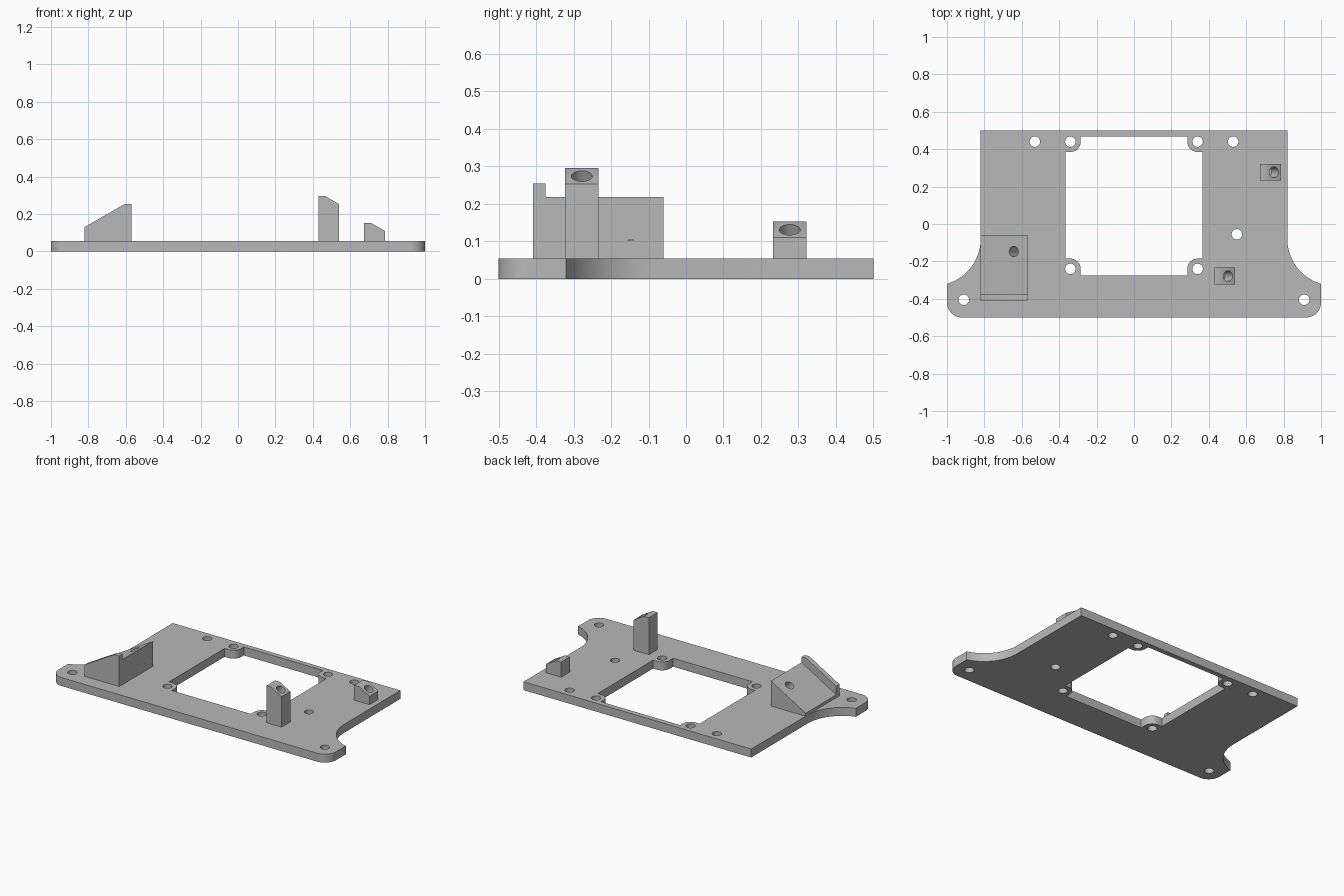
import bpy
import bmesh
from math import sin, cos, pi, radians
from mathutils import Vector

if "Cube" in bpy.data.objects:
    bpy.data.objects.remove(bpy.data.objects["Cube"], do_unlink=True)

THICK = 0.055
HOLE_R = 0.028
TILT = radians(30)

grey = bpy.data.materials.new("plain grey")
grey.use_nodes = True
GREY = (0.48, 0.48, 0.48, 1)
grey.diffuse_color = GREY
grey.node_tree.nodes["Principled BSDF"].inputs["Base Color"].default_value = GREY


def arc(cx, cy, r, start, end, steps=12):
    angles = [radians(start + (end - start) * i / steps) for i in range(steps + 1)]
    return [(cx + r * cos(a), cy + r * sin(a)) for a in angles]


def mirrored(half):
    """Close a right-hand outline with its reflection in x."""
    return half + [(-x, y) for x, y in reversed(half)]


def prism(name, points, shift):
    """Extrude a closed outline of 3D points along a vector."""
    bm = bmesh.new()
    face = bm.faces.new([bm.verts.new(p) for p in points])
    moved = bmesh.ops.extrude_face_region(bm, geom=[face])["geom"]
    bmesh.ops.translate(bm, vec=shift,
                        verts=[v for v in moved if isinstance(v, bmesh.types.BMVert)])
    bmesh.ops.recalc_face_normals(bm, faces=bm.faces)
    mesh = bpy.data.meshes.new(name)
    bm.to_mesh(mesh)
    bm.free()
    mesh.materials.append(grey)
    obj = bpy.data.objects.new(name, mesh)
    bpy.context.collection.objects.link(obj)
    return obj


def flat_prism(name, outline, z0, z1):
    return prism(name, [(x, y, z0) for x, y in outline], (0, 0, z1 - z0))


def side_prism(name, profile, y0, y1):
    return prism(name, [(x, y0, z) for x, z in profile], (0, y1 - y0, 0))


def drill(centre, axis, depth):
    """Round cutter running from just above the centre down along the axis."""
    axis = Vector(axis).normalized()
    side = axis.orthogonal().normalized()
    up = axis.cross(side)
    start = Vector(centre) - axis * 0.02
    ring = [start + side * x + up * y for x, y in arc(0, 0, HOLE_R, 0, 360, 32)[:-1]]
    return prism("cutter", ring, axis * (depth + 0.02))


def combine(obj, other, operation):
    mod = obj.modifiers.new("boolean", "BOOLEAN")
    mod.operation = operation
    mod.solver = "EXACT"
    mod.object = other
    bpy.ops.object.select_all(action="DESELECT")
    bpy.context.view_layer.objects.active = obj
    obj.select_set(True)
    bpy.ops.object.modifier_apply(modifier=mod.name)
    bpy.data.objects.remove(other, do_unlink=True)


def finish(obj):
    bpy.ops.object.select_all(action="DESELECT")
    bpy.context.view_layer.objects.active = obj
    obj.select_set(True)
    bpy.ops.object.shade_smooth_by_angle(angle=radians(30))


# Base plate with flared feet
half = [(0.82, 0.5)]
half += arc(1.07, -0.08, 0.25, 180, 254, 20)
half += [(1.0, -0.32)]
half += arc(0.92, -0.42, 0.08, 0, -90)
plate = flat_prism("base_plate", mirrored(half), 0, THICK)

# Central window with rounded corner tabs
window = arc(0.34, 0.44, 0.055, 180, 270)
window = [(0.285, 0.467)] + window + [(0.367, 0.385), (0.367, -0.185)]
window += arc(0.34, -0.24, 0.055, 90, 180) + [(0.285, -0.275)]
combine(plate, flat_prism("cutter", mirrored(window), -0.1, 0.2), "DIFFERENCE")

# Screw holes through the plate
holes = [(s * x, y) for s in (-1, 1)
         for x, y in ((0.34, 0.44), (0.34, -0.24), (0.53, 0.44), (0.91, -0.405))]
for x, y in holes + [(0.55, -0.055)]:
    combine(plate, drill((x, y, THICK), (0, 0, -1), 0.1), "DIFFERENCE")
finish(plate)

INTO_SLOPE = (-sin(TILT), 0, -cos(TILT))

# Two sloped screw posts
for name, x, y, top in (("tall_post", 0.43, -0.278, 0.296),
                        ("short_post", 0.675, 0.277, 0.153)):
    profile = [(x, THICK), (x + 0.11, THICK), (x + 0.11, top - 0.043),
               (x + 0.035, top), (x, top)]
    post = side_prism(name, profile, y - 0.045, y + 0.045)
    combine(post, drill((x + 0.073, y, top - 0.022), INTO_SLOPE, 0.08), "DIFFERENCE")
    finish(post)

# Wide wedge with a screw hole in its slope
wedge = side_prism("wedge_mount", [(-0.82, THICK), (-0.57, THICK),
                                   (-0.57, 0.218), (-0.82, 0.074)], -0.375, -0.06)
combine(wedge, drill((-0.643, -0.147, 0.176), (sin(TILT), 0, -cos(TILT)), 0.1),
        "DIFFERENCE")
finish(wedge)

# Raised lip along the front of the wedge
lip = side_prism("wedge_lip", [(-0.82, THICK), (-0.57, THICK), (-0.57, 0.254),
                               (-0.605, 0.254), (-0.82, 0.13)], -0.408, -0.375)
finish(lip)
